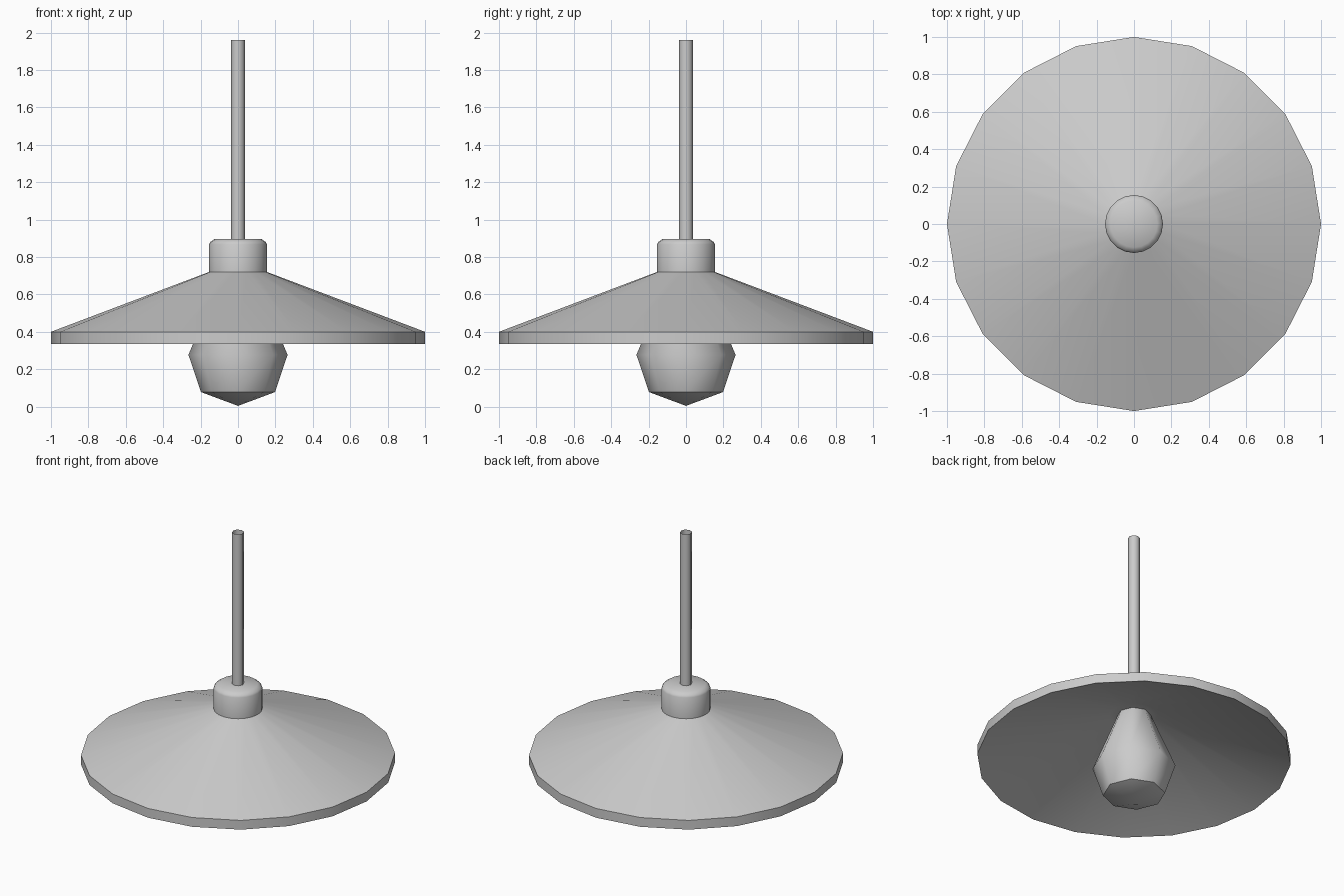
import bpy, bmesh
from math import cos, sin, pi, radians

if "Cube" in bpy.data.objects:
    bpy.data.objects.remove(bpy.data.objects["Cube"])


def lathe(name, profile, sides, angle=40):
    """Revolve (radius, z) points around z; zero radius makes a pole."""
    bm = bmesh.new()
    rings = []
    for r, z in profile:
        if r == 0:
            rings.append([bm.verts.new((0, 0, z))] * sides)
        else:
            rings.append([bm.verts.new((r * cos(2 * pi * i / sides),
                                        r * sin(2 * pi * i / sides), z))
                          for i in range(sides)])
    for a, b in zip(rings, rings[1:]):
        for i in range(sides):
            j = (i + 1) % sides
            # drop repeated pole corners
            bm.faces.new(list(dict.fromkeys((a[i], a[j], b[j], b[i]))))
    me = bpy.data.meshes.new(name)
    bm.to_mesh(me)
    bm.free()
    ob = bpy.data.objects.new(name, me)
    bpy.context.collection.objects.link(ob)
    bpy.ops.object.select_all(action='DESELECT')
    ob.select_set(True)
    bpy.context.view_layer.objects.active = ob
    bpy.ops.object.shade_smooth_by_angle(angle=radians(angle))
    return ob


# Wide conical shade with a straight rim and a parallel underside
lathe("shade", [(0.10, 0.655), (0.155, 0.655), (1.0, 0.335),
                (1.0, 0.40), (0.155, 0.72)], 20)

# Collar on top of the shade with a chamfered edge
lathe("collar", [(0.155, 0.72), (0.155, 0.868), (0.148, 0.88),
                 (0.125, 0.897), (0, 0.897)], 20, 50)

# Open-ended hanging rod
lathe("rod", [(0.038, 0.895), (0.038, 1.96)], 8, 50)

# Low-poly bulb tapering up into the shade
lathe("bulb", [(0, 0.004), (0.198, 0.078), (0.265, 0.277),
               (0.105, 0.66)], 8, 50)
